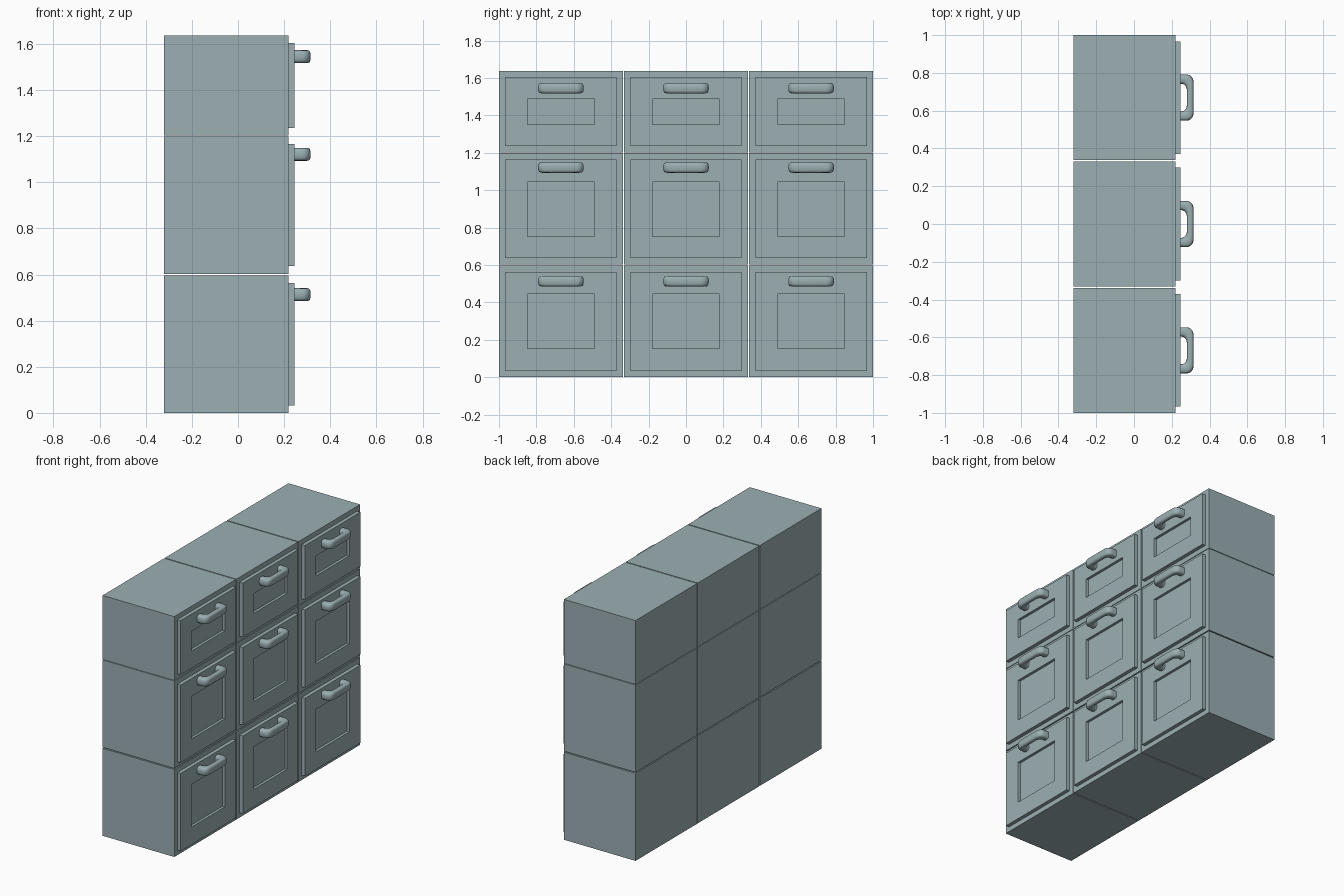
import bpy, bmesh
from math import cos, sin, pi, copysign
from mathutils import Vector

if "Cube" in bpy.data.objects:
    bpy.data.objects.remove(bpy.data.objects["Cube"])

X_BACK, X_FACE, X_DOOR, X_RECESS = -0.32, 0.22, 0.245, 0.227
# rows: box bottom, box top, recess bottom, recess top, handle height
ROWS = [("lower", 0.0, 0.596, 0.153, 0.444, 0.513),
        ("middle", 0.603, 1.198, 0.753, 1.043, 1.121),
        ("upper", 1.202, 1.637, 1.352, 1.487, 1.545)]
COLS = [("left", -0.669), ("centre", 0.0), ("right", 0.669)]
HALF_W = 0.331

# Blue-grey painted metal
paint = bpy.data.materials.new("blue_grey_paint")
paint.diffuse_color = (0.33, 0.43, 0.45, 1)
paint.use_nodes = True
paint.node_tree.nodes["Principled BSDF"].inputs["Base Color"].default_value = paint.diffuse_color


def make_object(name, bm):
    bmesh.ops.recalc_face_normals(bm, faces=bm.faces)
    mesh = bpy.data.meshes.new(name)
    bm.to_mesh(mesh)
    bm.free()
    mesh.materials.append(paint)
    ob = bpy.data.objects.new(name, mesh)
    bpy.context.collection.objects.link(ob)
    return ob


def skin(bm, rings):
    loops = [[bm.verts.new(p) for p in r] for r in rings]
    n = len(loops[0])
    for a, b in zip(loops, loops[1:]):
        for i in range(n):
            j = (i + 1) % n
            bm.faces.new((a[i], a[j], b[j], b[i]))
    bm.faces.new(loops[0])
    bm.faces.new(loops[-1])


def rect(x, yc, hw, z0, z1):
    return [(x, yc - hw, z0), (x, yc + hw, z0), (x, yc + hw, z1), (x, yc - hw, z1)]


# Carcass box
def box(name, yc, z0, z1):
    bm = bmesh.new()
    skin(bm, [rect(X_BACK, yc, HALF_W, z0, z1), rect(X_FACE, yc, HALF_W, z0, z1)])
    make_object(name, bm)


# Door slab with a sunken rectangular panel
def door(name, yc, z0, z1, r0, r1):
    bm = bmesh.new()
    m = 0.033
    hw = HALF_W - m
    skin(bm, [rect(X_FACE, yc, hw, z0 + m, z1 - m),
              rect(X_DOOR, yc, hw, z0 + m, z1 - m),
              rect(X_DOOR, yc, 0.179, r0, r1),
              rect(X_RECESS, yc, 0.179, r0, r1)])
    make_object(name, bm)


# D-shaped pull: rounded section swept between an outer and an inner outline
def handle(name, yc, zc):
    def outline(half, reach, ry, rx):
        pts = [Vector((X_DOOR - 0.003, -half, 0))]
        for cy, a0 in ((-half + ry, -pi / 2), (half - ry, 0)):
            for k in range(7):
                a = a0 + k / 6 * pi / 2
                pts.append(Vector((reach - rx + rx * cos(a), cy + ry * sin(a), 0)))
        return pts + [Vector((X_DOOR - 0.003, half, 0))]

    rings = []
    for po, pi_ in zip(outline(0.122, 0.315, 0.04, 0.035),
                       outline(0.073, 0.28, 0.035, 0.028)):
        ring = []
        for k in range(16):
            c, s = cos(2 * pi * k / 16), sin(2 * pi * k / 16)
            u = copysign(abs(c) ** 0.65, c) / 2
            v = copysign(abs(s) ** 0.65, s) * 0.028
            ring.append((po + pi_) / 2 + (po - pi_) * u + Vector((0, yc, zc + v)))
        rings.append(ring)
    bm = bmesh.new()
    skin(bm, rings)
    ob = make_object(name, bm)
    bpy.ops.object.select_all(action='DESELECT')
    ob.select_set(True)
    bpy.context.view_layer.objects.active = ob
    bpy.ops.object.shade_smooth_by_angle(angle=0.9)


# Three by three grid of lockers
for row, z0, z1, r0, r1, hz in ROWS:
    for col, yc in COLS:
        tag = f"{row}_{col}"
        box("box_" + tag, yc, z0, z1)
        door("door_" + tag, yc, z0, z1, r0, r1)
        handle("handle_" + tag, yc, hz)
